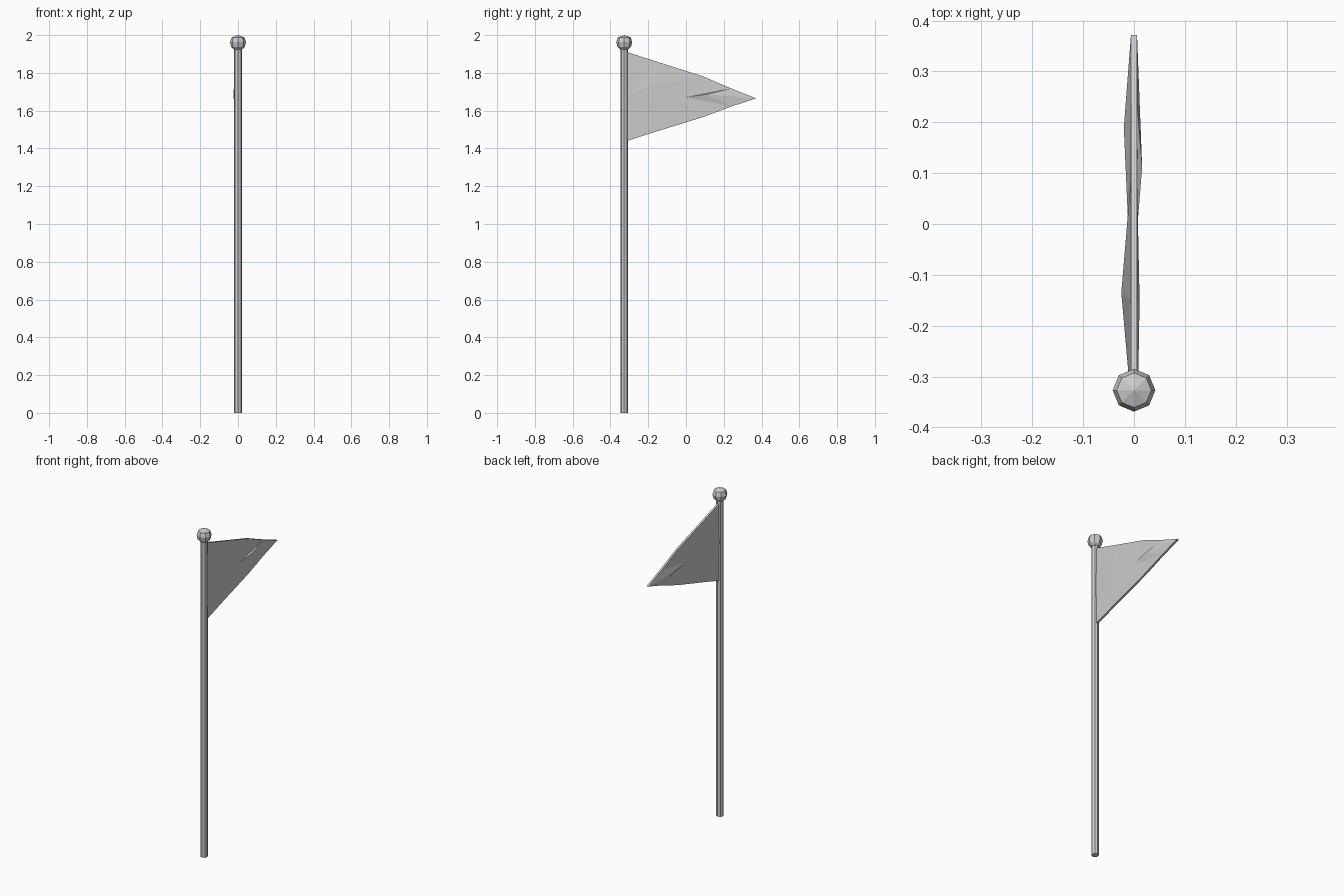
import bpy, bmesh, math

if "Cube" in bpy.data.objects:
    bpy.data.objects.remove(bpy.data.objects["Cube"])

POLE_Y = -0.327


def finish(name, bm):
    bmesh.ops.recalc_face_normals(bm, faces=bm.faces)
    mesh = bpy.data.meshes.new(name)
    bm.to_mesh(mesh)
    bm.free()
    obj = bpy.data.objects.new(name, mesh)
    bpy.context.collection.objects.link(obj)
    return obj


def lathe(name, profile, sides=8):
    """Revolve (radius, z) pairs about the pole axis and cap both ends."""
    bm = bmesh.new()
    rings = []
    for r, z in profile:
        rings.append([bm.verts.new((r * math.cos(a), POLE_Y + r * math.sin(a), z))
                      for a in (2 * math.pi * i / sides for i in range(sides))])
    for lo, hi in zip(rings, rings[1:]):
        for i in range(sides):
            j = (i + 1) % sides
            bm.faces.new((lo[i], lo[j], hi[j], hi[i]))
    bm.faces.new(rings[0])
    top = bmesh.ops.poke(bm, faces=[bm.faces.new(rings[-1])])["verts"][0]
    return finish(name, bm), top


# Pole
lathe("pole", [(0.021, 0), (0.021, 1.94)])

# Ball finial with a faceted, pointed cap
ball, _ = lathe("finial_ball", [(0.022, 1.925), (0.036, 1.938), (0.042, 1.963),
                                (0.034, 1.988)])
max(ball.data.vertices, key=lambda v: (v.co.z, -abs(v.co.x) - abs(v.co.y - POLE_Y))).co.z = 2.0

# Pennant: thin outline shared by two sides, each with its own row of ripples
outline = [(-0.327, 1.915, 1.435), (-0.15, 1.858, 1.492),
           (0.09, 1.782, 1.566), (0.24, 1.717, 1.622)]
tip = (0.372, 1.665)
ripples = {1: [(-0.327, 1.68, 0.008), (-0.15, 1.74, 0.011), (0.0, 1.67, 0.007),
               (0.112, 1.687, 0.016)],
           -1: [(-0.327, 1.68, 0.008), (-0.135, 1.69, 0.025), (0.01, 1.68, 0.012),
                (0.19, 1.665, 0.02)]}

bm = bmesh.new()
rims = []
for side, mids in ripples.items():
    x = side * 0.006
    top = [bm.verts.new((x, y, zt)) for y, zt, zb in outline]
    low = [bm.verts.new((x, y, zb)) for y, zt, zb in outline]
    mid = [bm.verts.new((side * d, y, z)) for y, z, d in mids]
    end = bm.verts.new((x, *tip))
    for edge in (top, low):
        e, m = edge + [end], mid + [end]
        for i in range(3):
            bm.faces.new((e[i], e[i + 1], m[i]))
            bm.faces.new((m[i], e[i + 1], m[i + 1]))
        bm.faces.new((e[3], end, m[3]))
    rims.append(top + [end] + low[::-1] + [mid[0]])

# Close the cloth thickness around the rim
a, b = rims
for i in range(len(a)):
    j = (i + 1) % len(a)
    bm.faces.new((a[i], a[j], b[j], b[i]))
finish("pennant", bm)
